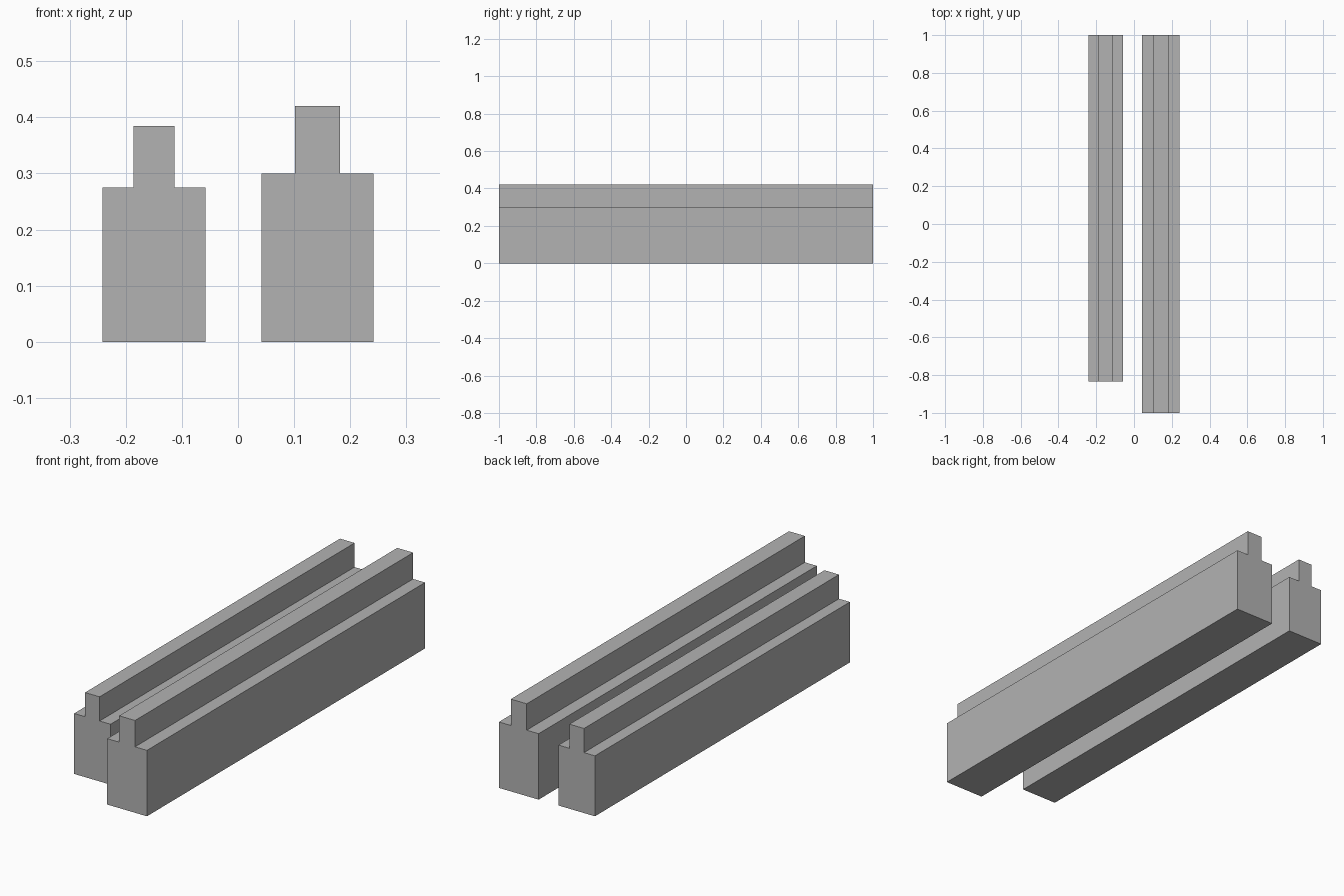
import bpy
import bmesh

default = bpy.data.objects.get("Cube")
if default:
    bpy.data.objects.remove(default, do_unlink=True)

# Single grey for both rails
grey = bpy.data.materials.new("plain grey")
grey.use_nodes = True
color = (0.45, 0.45, 0.45, 1)
grey.diffuse_color = color
grey.node_tree.nodes["Principled BSDF"].inputs["Base Color"].default_value = color


def stepped_rail(name, center_x, back_y, scale):
    """Extrude a block profile with a narrow ridge on top along -y."""
    base, ridge, shoulder, top, length = (
        v * scale for v in (0.1, 0.04, 0.3, 0.42, 2.0))
    half = [(base, 0), (base, shoulder), (ridge, shoulder), (ridge, top)]
    profile = half + [(-x, z) for x, z in reversed(half)]

    bm = bmesh.new()
    verts = [bm.verts.new((center_x + x, back_y, z)) for x, z in profile]
    face = bm.faces.new(verts)
    result = bmesh.ops.extrude_face_region(bm, geom=[face], use_keep_orig=True)
    moved = [g for g in result["geom"] if isinstance(g, bmesh.types.BMVert)]
    bmesh.ops.translate(bm, verts=moved, vec=(0, -length, 0))
    bmesh.ops.recalc_face_normals(bm, faces=bm.faces)

    mesh = bpy.data.meshes.new(name)
    bm.to_mesh(mesh)
    bm.free()
    mesh.materials.append(grey)
    rail = bpy.data.objects.new(name, mesh)
    bpy.context.collection.objects.link(rail)
    return rail


# The smaller rail shares its back end with the larger one
stepped_rail("large_rail", 0.1417, 1.0, 1.0)
stepped_rail("small_rail", -0.15, 1.0, 11 / 12)
